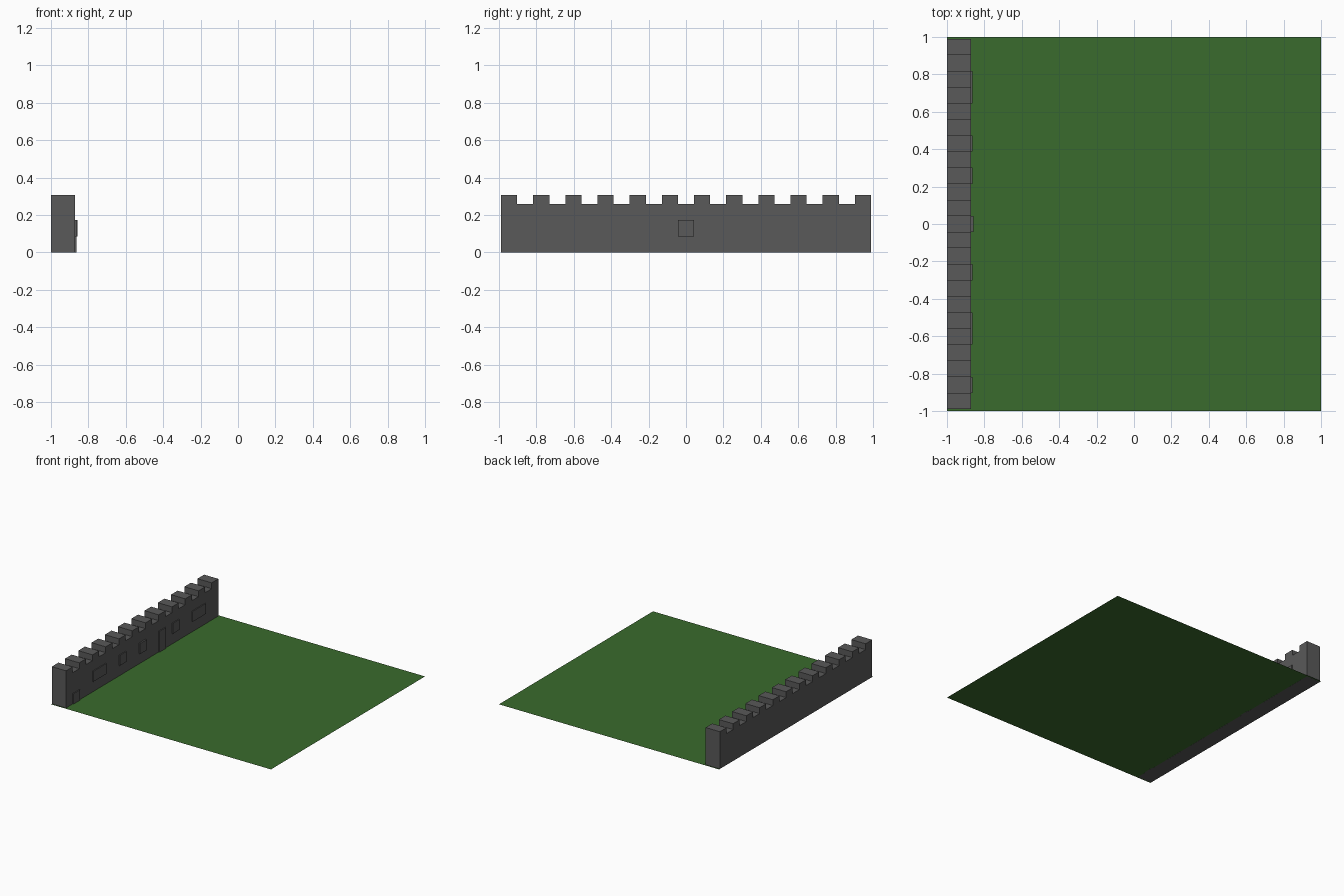
import bpy
import bmesh

cube = bpy.data.objects.get("Cube")
if cube:
    bpy.data.objects.remove(cube, do_unlink=True)

SEGMENTS = 23              # alternating merlons and gaps
Y0 = -0.989
UNIT = -2 * Y0 / SEGMENTS  # width of one merlon
BACK, FACE = -1.0, -0.871  # wall thickness along x
WALK, TOP = 3 * UNIT, 0.306


def material(name, rgb):
    mat = bpy.data.materials.new(name)
    mat.use_nodes = True
    colour = (*rgb, 1)
    mat.diffuse_color = colour
    bsdf = mat.node_tree.nodes["Principled BSDF"]
    bsdf.inputs["Base Color"].default_value = colour
    return mat


def finish(name, bm, mat):
    mesh = bpy.data.meshes.new(name)
    bm.to_mesh(mesh)
    bm.free()
    mesh.materials.append(mat)
    obj = bpy.data.objects.new(name, mesh)
    bpy.context.collection.objects.link(obj)
    return obj


def extruded_profile(name, yz, x0, x1, mat):
    """Extrude an outline in the yz plane from x0 to x1."""
    bm = bmesh.new()
    face = bm.faces.new([bm.verts.new((x0, y, z)) for y, z in yz])
    new = bmesh.ops.extrude_face_region(bm, geom=[face])["geom"]
    verts = [v for v in new if isinstance(v, bmesh.types.BMVert)]
    bmesh.ops.translate(bm, vec=(x1 - x0, 0, 0), verts=verts)
    bmesh.ops.recalc_face_normals(bm, faces=bm.faces)
    return finish(name, bm, mat)


stone = material("dark grey stone", (0.1, 0.1, 0.1))
grass = material("grass green", (0.042, 0.147, 0.026))

# Grass: one flat sheet, just above the wall's underside
bm = bmesh.new()
bmesh.ops.create_grid(bm, x_segments=1, y_segments=1, size=1)
bmesh.ops.translate(bm, vec=(0, 0, 0.0005), verts=bm.verts)
finish("grass_ground", bm, grass)

# Wall with crenellated top, as one outline
outline = [(Y0, 0)]
for i in range(SEGMENTS):
    z = WALK if i % 2 else TOP
    outline += [(Y0 + i * UNIT, z), (Y0 + (i + 1) * UNIT, z)]
outline.append((-Y0, 0))
extruded_profile("battlement_wall", outline, BACK, FACE, stone)

# Raised doors and windows: name, first and last segment, bottom and top row
panels = [
    ("small_door", 1, 2, 0, 1),
    ("wide_window_right", 4, 6, 1, 2),
    ("window_right", 8, 9, 1, 2),
    ("window_centre", 11, 12, 1, 2),
    ("tall_door", 14, 15, 0, 2),
    ("window_left", 16, 17, 1, 2),
    ("wide_window_left", 19, 21, 1, 2),
]
for name, a, b, low, high in panels:
    ya, yb = Y0 + a * UNIT, Y0 + b * UNIT
    za, zb = low * UNIT, high * UNIT
    depth = 0.012 if name == "window_centre" else 0.007
    extruded_profile(name, [(ya, za), (yb, za), (yb, zb), (ya, zb)],
                     FACE, FACE + depth, stone)
